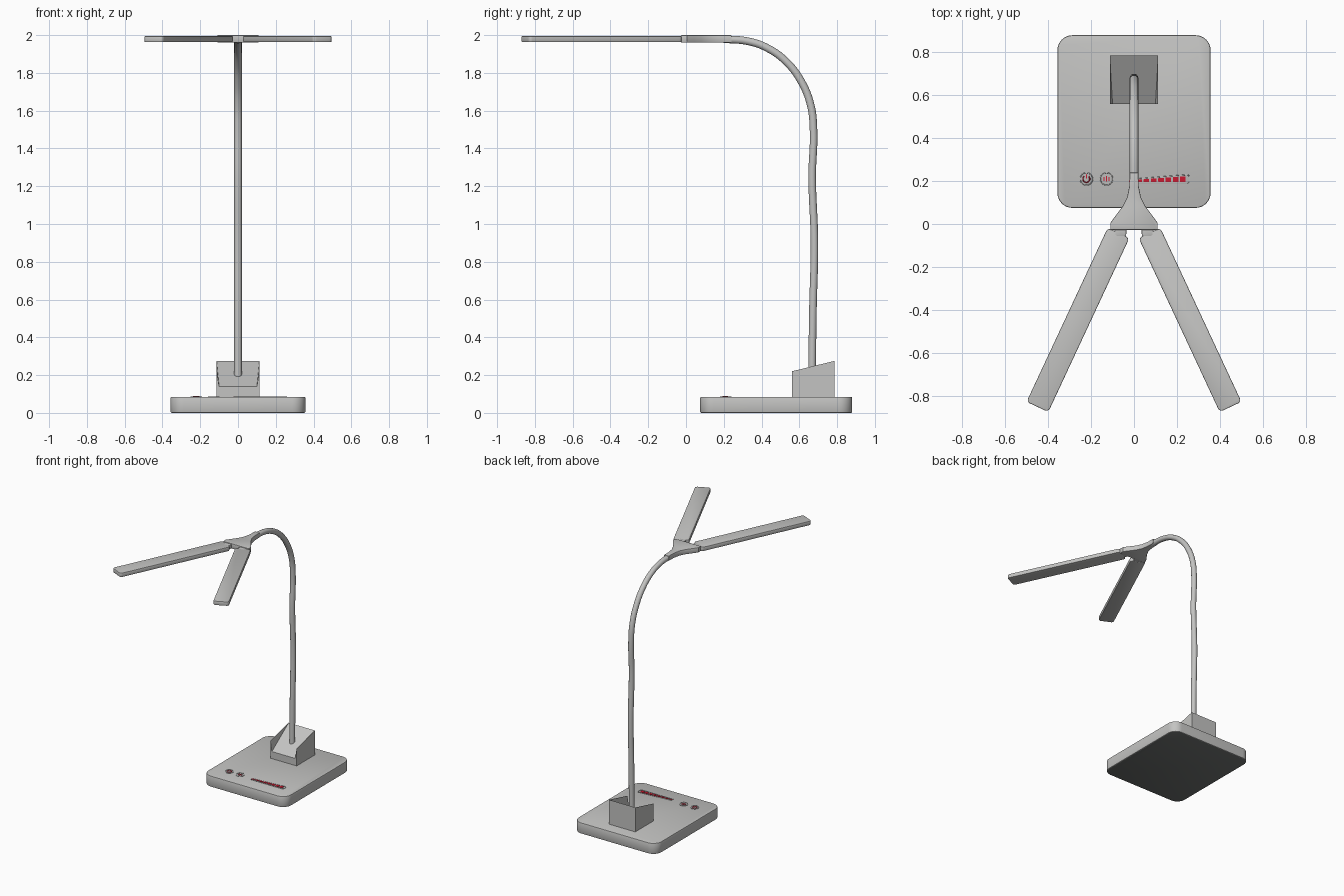
import bpy, bmesh, math
from mathutils import Matrix, Vector

cube = bpy.data.objects.get("Cube")
if cube:
    bpy.data.objects.remove(cube, do_unlink=True)


def material(name, color):
    m = bpy.data.materials.new(name)
    m.use_nodes = True
    m.diffuse_color = (*color, 1)
    bsdf = next(n for n in m.node_tree.nodes if n.type == 'BSDF_PRINCIPLED')
    bsdf.inputs["Base Color"].default_value = (*color, 1)
    return m


GRAY = material("light_gray", (0.55, 0.55, 0.54))
DARK = material("dark_underside", (0.15, 0.16, 0.155))
RED = material("indicator_red", (0.6, 0.01, 0.03))


def finish(name, bm, *mats):
    bmesh.ops.recalc_face_normals(bm, faces=bm.faces[:])
    mesh = bpy.data.meshes.new(name)
    bm.to_mesh(mesh)
    bm.free()
    for m in mats:
        mesh.materials.append(m)
    obj = bpy.data.objects.new(name, mesh)
    bpy.context.collection.objects.link(obj)
    return obj


def smooth(obj):
    bpy.ops.object.select_all(action='DESELECT')
    obj.select_set(True)
    bpy.context.view_layer.objects.active = obj
    bpy.ops.object.shade_smooth_by_angle(angle=math.radians(30))


def rounded_rect(w, d, r, steps=8):
    pts = []
    for i, (sx, sy) in enumerate([(1, 1), (-1, 1), (-1, -1), (1, -1)]):
        for s in range(steps + 1):
            a = (i + s / steps) * math.pi / 2
            pts.append((sx * (w / 2 - r) + r * math.cos(a),
                        sy * (d / 2 - r) + r * math.sin(a)))
    return pts


def prism(name, outline, z0, z1, mat, bevel=0.0, at=(0, 0), turn=0.0):
    """Extrude a flat outline from z0 to z1, optionally softening its rims."""
    bm = bmesh.new()
    place = Matrix.Translation((*at, 0)) @ Matrix.Rotation(turn, 4, 'Z')
    base = bm.faces.new([bm.verts.new(place @ Vector((x, y, z0))) for x, y in outline])
    top = bmesh.ops.extrude_face_region(bm, geom=[base])["geom"]
    bmesh.ops.translate(bm, vec=(0, 0, z1 - z0),
                        verts=[v for v in top if isinstance(v, bmesh.types.BMVert)])
    if bevel:
        rims = [e for e in bm.edges if abs(e.verts[0].co.z - e.verts[1].co.z) < 1e-5]
        bmesh.ops.bevel(bm, geom=rims, offset=bevel, segments=2, profile=0.5, affect='EDGES')
    obj = finish(name, bm, mat)
    smooth(obj)
    return obj


def tube(name, points, radius, mat, closed=False, kind='POLY', sides=2):
    cu = bpy.data.curves.new(name, 'CURVE')
    cu.dimensions = '3D'
    cu.bevel_depth = radius
    cu.bevel_resolution = sides
    cu.use_fill_caps = True
    sp = cu.splines.new(kind)
    if kind == 'BEZIER':
        sp.bezier_points.add(len(points) - 1)
        for bp, p in zip(sp.bezier_points, points):
            bp.co = p
            bp.handle_left_type = bp.handle_right_type = 'AUTO'
        sp.resolution_u = 8
    else:
        sp.points.add(len(points) - 1)
        for sp_point, p in zip(sp.points, points):
            sp_point.co = (*p, 1)
    sp.use_cyclic_u = closed
    cu.materials.append(mat)
    obj = bpy.data.objects.new(name, cu)
    bpy.context.collection.objects.link(obj)
    return obj


# Base slab with a dark underside
base = prism("base", rounded_rect(0.714, 0.805, 0.07), 0, 0.085, GRAY, 0.006, (0, 0.4775))
base.data.materials.append(DARK)
for poly in base.data.polygons:
    if poly.normal.z < -0.95:
        poly.material_index = 1

# Stalk socket: a block whose sloping top is scooped out towards the front
bm = bmesh.new()
FRONT, BACK, HALF = 0.56, 0.785, 0.113


def pair(x, y, z):
    return bm.verts.new((-x, y, z)), bm.verts.new((x, y, z))


low_f, low_b = pair(HALF, FRONT, 0.08), pair(HALF, BACK, 0.08)
top_f, top_b = pair(HALF, FRONT, 0.22), pair(HALF, BACK, 0.275)
lip = pair(0.1, FRONT, 0.14)
bm.faces.new((*low_f, *low_b[::-1]))
bm.faces.new((*low_b, *top_b[::-1]))
bm.faces.new((*lip, *top_b[::-1]))
bm.faces.new((*low_f, top_f[1], *lip[::-1], top_f[0]))
for s in (0, 1):
    bm.faces.new((low_f[s], low_b[s], top_b[s], top_f[s]))
    bm.faces.new((lip[s], top_f[s], top_b[s]))
finish("stalk_socket", bm, GRAY)

# Flexible stalk
stalk = [(0.667, 0.18), (0.672, 0.55), (0.68, 0.9), (0.668, 1.25), (0.675, 1.5),
         (0.66, 1.63), (0.61, 1.755), (0.53, 1.86), (0.43, 1.932), (0.33, 1.967), (0.2, 1.979)]
tube("stalk", [(0, y, z) for y, z in stalk], 0.0205, GRAY, kind='BEZIER', sides=5)

# Flared hub joining the stalk to the two arms
half = [(0.02, 0.24), (0.022, 0.175), (0.032, 0.125), (0.055, 0.08),
        (0.085, 0.04), (0.11, 0.005), (0.11, -0.027)]
prism("hub", half + [(-x, y) for x, y in half[::-1]], 1.961, 2.0, GRAY, 0.004)

# Hinge knuckles and light arms, one per side
for side, label in ((1, "left"), (-1, "right")):
    prism(label + "_hinge", rounded_rect(0.054, 0.05, 0.012, 4), 1.965, 1.995, GRAY,
          0.003, (side * 0.063, -0.033))
    prism(label + "_arm", rounded_rect(0.112, 0.895, 0.018, 5), 1.963, 1.995, GRAY,
          0.004, (side * 0.261, -0.447), side * math.radians(25))

# Touch buttons: ring outlines with red marks
Z = 0.086


def arc(cx, cy, r, start, sweep, n=24):
    return [(cx + r * math.cos(start + sweep * i / n),
             cy + r * math.sin(start + sweep * i / n), Z) for i in range(n)]


def plate(name, x, y, w, d):
    prism(name, rounded_rect(w, d, 0.001, 1), 0.084, 0.088, RED, at=(x, y))


BUTTON_Y = 0.21
for x, label in ((-0.222, "power"), (-0.128, "mode")):
    tube(label + "_ring", arc(x, BUTTON_Y, 0.029, 0, 2 * math.pi), 0.002, GRAY, closed=True)
tube("power_arc", arc(-0.222, BUTTON_Y, 0.016, math.radians(130), math.radians(290)), 0.0025, RED)
plate("power_bar", -0.222, BUTTON_Y + 0.012, 0.005, 0.02)
for i in (-1, 0, 1):
    plate("mode_bar", -0.128 + i * 0.012, BUTTON_Y, 0.005, 0.026 - abs(i) * 0.006)

# Brightness slider: tapered outline with growing red bars
outline = [(-0.02, 0.188), (0.25, 0.188), (0.258, 0.196), (0.258, 0.222), (0.25, 0.23), (-0.02, 0.208)]
tube("slider_outline", [(x, y, Z) for x, y in outline], 0.002, GRAY, closed=True)
for i in range(8):
    tall = 0.008 + i * 0.0025
    plate("slider_bar", -0.01 + i * 0.034, 0.196 + tall / 2, 0.026, tall)
